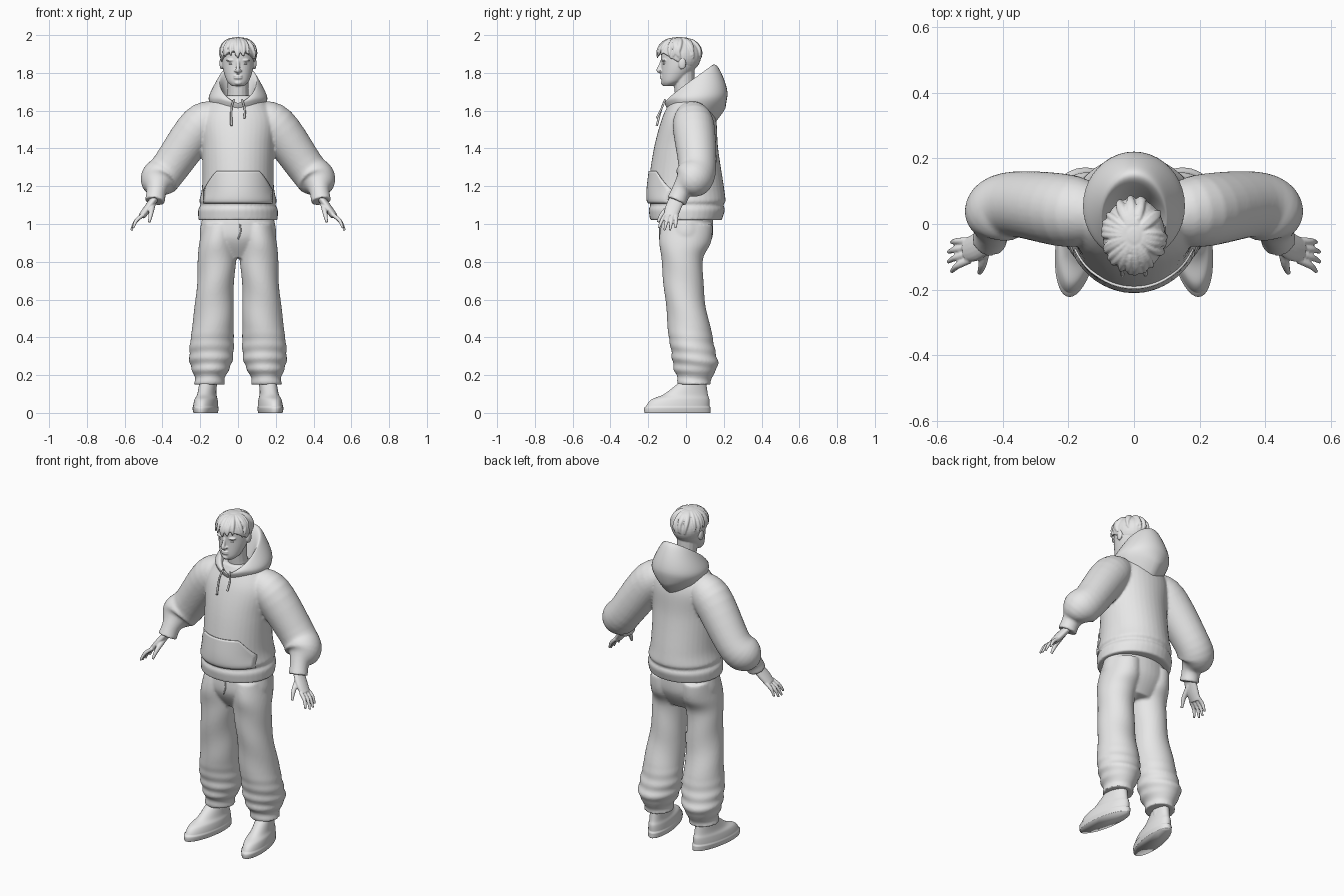
import bpy, bmesh, math, random
from mathutils import Vector, Matrix

random.seed(4)
if "Cube" in bpy.data.objects:
    bpy.data.objects.remove(bpy.data.objects["Cube"])

grey = bpy.data.materials.new("light_grey")
grey.use_nodes = True
colour = (0.8, 0.8, 0.8, 1)
grey.diffuse_color = colour
grey.node_tree.nodes["Principled BSDF"].inputs["Base Color"].default_value = colour
SIDES = (1, -1)


def spline(keys, steps):
    """Smoothly resample a short list of key tuples."""
    result = []
    last = len(keys) - 1
    for i in range(last):
        before, start, end, after = (Vector(keys[min(max(i + k, 0), last)]) for k in (-1, 0, 1, 2))
        for s in range(steps):
            t = s / steps
            bend = (before * 2 - start * 5 + end * 4 - after) * t * t
            twist = (start * 3 - before - end * 3 + after) * t * t * t
            result.append((start * 2 + (end - before) * t + bend + twist) / 2)
    return result + [Vector(keys[last])]


def skin(bm, loops, cap=True):
    """Bridge closed point loops with quads."""
    rows = [[bm.verts.new(point) for point in loop] for loop in loops]
    count = len(rows[0])
    for lower, upper in zip(rows, rows[1:]):
        for i in range(count):
            j = (i + 1) % count
            bm.faces.new((lower[i], lower[j], upper[j], upper[i]))
    if cap:
        bm.faces.new(rows[0])
        bm.faces.new(rows[-1])


def loft(bm, keys, side=1, centre=lambda y, z: 0, swell=lambda z, angle: 1, cap=True, steps=8, count=40):
    """Stack rings keyed by height, half width, front, back and optional backward rise."""
    loops = []
    for z, wide, front, back, *rise in spline(keys, steps):
        loop = []
        for i in range(count):
            angle = math.tau * i / count
            size = swell(z, angle)
            along = math.sin(angle)
            y = (front + back) / 2 + size * along * (back - front) / 2
            x = size * wide * math.cos(angle) + centre(y, z)
            loop.append((side * x, y, z + along * sum(rise)))
        loops.append(loop)
    skin(bm, loops, cap)


def tube(bm, keys, side=1, flat=1, steps=5, count=16):
    """Sweep a round or flattened section along keys of x, y, z and radius."""
    path = spline(keys, steps)
    points = [key.to_3d() for key in path]
    loops = []
    for i, point in enumerate(points):
        ahead = (points[min(i + 1, len(points) - 1)] - points[max(i - 1, 0)]).normalized()
        guide = Vector((0, 1, 0)) if abs(ahead.y) < 0.9 else Vector((1, 0, 0))
        across = (guide - ahead * guide.dot(ahead)).normalized()
        up = ahead.cross(across)
        loop = []
        for k in range(count):
            angle = math.tau * k / count
            ray = across * flat * math.cos(angle) + up * math.sin(angle)
            x, y, z = point + ray * path[i][3]
            loop.append((side * x, y, z))
        loops.append(loop)
    skin(bm, loops)


def ball(bm, place, size):
    matrix = Matrix.Translation(place) @ Matrix.Diagonal((*size, 1))
    return bmesh.ops.create_uvsphere(bm, u_segments=32, v_segments=20, radius=1, matrix=matrix)["verts"]


def finish(bm, name, voxel=0, relax=2):
    """Make a smooth object; a voxel size merges its overlapping pieces."""
    bmesh.ops.recalc_face_normals(bm, faces=bm.faces)
    for face in bm.faces:
        face.smooth = True
    mesh = bpy.data.meshes.new(name)
    bm.to_mesh(mesh)
    bm.free()
    mesh.materials.append(grey)
    obj = bpy.data.objects.new(name, mesh)
    bpy.context.scene.collection.objects.link(obj)
    if voxel:
        merge = obj.modifiers.new("Merge", 'REMESH')
        merge.mode, merge.voxel_size, merge.use_smooth_shade = 'VOXEL', voxel, True
        soften = obj.modifiers.new("Soften", 'SMOOTH')
        soften.iterations = relax
    return obj


def hem_groove(z, angle):
    return 1 - 0.07 * math.exp(-((z - 1.1) / 0.012) ** 2)


def leg_folds(z, angle):
    """Diagonal folds that gather towards the trouser cuffs."""
    gather = max(0, min(1, (0.45 - z) * 5))
    loose = 0.02 * math.sin(z * 25 + angle * 2)
    return 1 + loose + 0.04 * gather * math.sin(z * 95 + 1.2 * math.sin(angle))


# Hoodie body and sleeves merged into one garment
bm = bmesh.new()
loft(bm, [(1.02, .21, -.19, .19), (1.1, .21, -.2, .21), (1.2, .19, -.2, .2), (1.4, .19, -.17, .17),
          (1.55, .2, -.13, .16), (1.64, .15, -.09, .13), (1.68, .09, -.07, .09)], swell=hem_groove)
for side in SIDES:
    tube(bm, [(.1, .03, 1.57, .08), (.2, .04, 1.52, .11), (.36, .06, 1.3, .1), (.42, .03, 1.23, .1),
              (.43, -.02, 1.18, .055), (.44, -.05, 1.12, .053)], side, count=32)
hoodie = finish(bm, "hoodie", .008)

# Hood rolling over its rim into the lining, with a front V and a pointed back
bm = bmesh.new()
loft(bm, [(1.59, .13, -.09, .15, -.03), (1.67, .155, -.11, .22, .01), (1.75, .11, -.11, .17, .08),
          (1.74, .09, -.09, .12, .08), (1.64, .06, -.06, .06, .03)], cap=False)
for vert in bm.verts:
    middle = max(0, 1 - abs(vert.co.x) / 0.1)
    if vert.co.y < 0 or vert.co.z < 1.66:
        vert.co.z -= 0.03 * middle
finish(bm, "hood")

# Front pocket draped on the hoodie, its sides slanting in above the hand openings
bm = bmesh.new()
bottom, top = 1.11, 1.28
rows = []
for step in range(15):
    z = bottom + (top - bottom) * step / 14
    half = 0.11 + 0.07 * min(1, (top - z) * 10) ** 0.8
    rows.append([bm.verts.new((half * i / 12, -.5, z)) for i in range(-12, 13)])
for lower, upper in zip(rows, rows[1:]):
    for i in range(len(lower) - 1):
        bm.faces.new((lower[i], lower[i + 1], upper[i + 1], upper[i]))
pocket = finish(bm, "front_pocket")
drape = pocket.modifiers.new("Drape", 'SHRINKWRAP')
drape.target, drape.wrap_method, drape.offset = hoodie, 'PROJECT', .004
drape.use_project_y, drape.use_positive_direction = True, True
thick = pocket.modifiers.new("Thickness", 'SOLIDIFY')
thick.thickness, thick.offset = .008, 0

# Drawstrings
bm = bmesh.new()
for x, end in ((-.035, 1.52), (.035, 1.56)):
    tube(bm, [(x * .6, -.11, 1.66, .005), (x, -.13, 1.61, .005), (x, -.155, end, .006)])
finish(bm, "drawstrings")

# Trousers: hips and baggy legs merged
bm = bmesh.new()
loft(bm, [(1.07, .18, -.13, .14), (.93, .2, -.14, .14), (.82, .12, -.08, .08)])
for side in SIDES:
    loft(bm, [(1, .09, -.13, .14), (.9, .1, -.14, .13), (.8, .1, -.13, .09), (.6, .1, -.11, .1),
              (.4, .115, -.09, .14), (.26, .11, -.07, .17), (.2, .085, -.05, .14), (.15, .08, -.04, .13)],
         side, lambda y, z: .16 - .06 * z, leg_folds, steps=12)
finish(bm, "trousers", .008, 3)

# Trouser fly seam
bm = bmesh.new()
tube(bm, [(.01, -.14, 1, .004), (.014, -.14, .96, .004), (0, -.138, .92, .004)])
finish(bm, "fly_seam")

# Shoes with a proud sole edge, toes turned out
bm = bmesh.new()
for side in SIDES:
    loft(bm, [(0, .06, -.22, .13), (.03, .065, -.22, .13), (.07, .06, -.19, .13),
              (.1, .05, -.12, .12), (.16, .045, -.04, .11)],
         side, lambda y, z: .165 - .14 * y, lambda z, angle: 1 if z < .03 else .96)
finish(bm, "shoes")

# Ankles
bm = bmesh.new()
for side in SIDES:
    tube(bm, [(.155, .04, .08, .04), (.155, .04, .2, .045)], side)
finish(bm, "ankles")

# Hands: palm, four spread fingers and a thumb
bm = bmesh.new()
for side in SIDES:
    tube(bm, [(.43, -.04, 1.15, .02), (.48, -.07, 1.08, .021), (.51, -.08, 1.04, .018)], side, 2)
    for finger in range(4):
        outer = abs(finger - 1.5)
        knuckle = Vector((.5, -.11 + .02 * finger, 1.05))
        tip = Vector((.57 - .01 * outer, -.145 + .03 * finger, .96 + .012 * outer))
        bend = knuckle.lerp(tip, .5) + Vector((.01, 0, .005))
        tube(bm, [(*knuckle, .011), (*bend, .01), (*tip, .006)], side)
    tube(bm, [(.45, -.06, 1.11, .016), (.46, -.12, 1.06, .013), (.47, -.15, 1.01, .007)], side)
finish(bm, "hands", .004)

# Head: skull, neck, nose, lips, chin, brows and ears blended together
bm = bmesh.new()
loft(bm, [(1.73, .03, -.12, -.07), (1.76, .06, -.13, -.01), (1.84, .083, -.13, .06),
          (1.92, .08, -.13, .07), (1.97, .05, -.09, .03)])
tube(bm, [(0, .02, 1.6, .07), (0, -.005, 1.7, .055), (0, -.015, 1.82, .06)])
tube(bm, [(0, -.127, 1.865, .008), (0, -.138, 1.835, .009), (0, -.145, 1.813, .012), (0, -.13, 1.805, .01)])
for z in (1.784, 1.773):
    ball(bm, (0, -.129, z), (.023, .01, .006))
ball(bm, (0, -.12, 1.747), (.02, .014, .012))
for side in SIDES:
    ball(bm, (side * .012, -.136, 1.811), (.009, .009, .007))
    ball(bm, (side * .036, -.112, 1.867), (.026, .018, .008))
    ball(bm, (side * .088, -.02, 1.85), (.01, .02, .032))
finish(bm, "head", .004)

# Eyes
bm = bmesh.new()
for side in SIDES:
    ball(bm, (side * .034, -.113, 1.848), (.015, .01, .006))
finish(bm, "eyes")

# Hair: a cap cut on a slope towards the nape, with locks sweeping out from the crown
bm = bmesh.new()
crown = Vector((0, -.035, 1.89))
for vert in ball(bm, crown, (.095, .115, .1)):
    vert.co.z = max(vert.co.z, 1.85 - .6 * (vert.co.y + .03))
locks = 28
for i in range(locks):
    turn = math.tau * i / locks + random.uniform(-.08, .08)
    swirl = random.uniform(-.3, .3)
    reach = random.uniform(1.5, 1.75)
    keys = []
    for step in range(6):
        t = step / 5
        drop = .3 + (reach - .3) * t
        angle = turn + swirl * t
        ray = Vector((.096 * math.sin(drop) * math.cos(angle), .116 * math.sin(drop) * math.sin(angle),
                      .098 * math.cos(drop)))
        keys.append((*(crown + ray), .004 + .008 * math.sin(math.pi * t)))
    tube(bm, keys, steps=3, count=8)
finish(bm, "hair", .004, 1)
